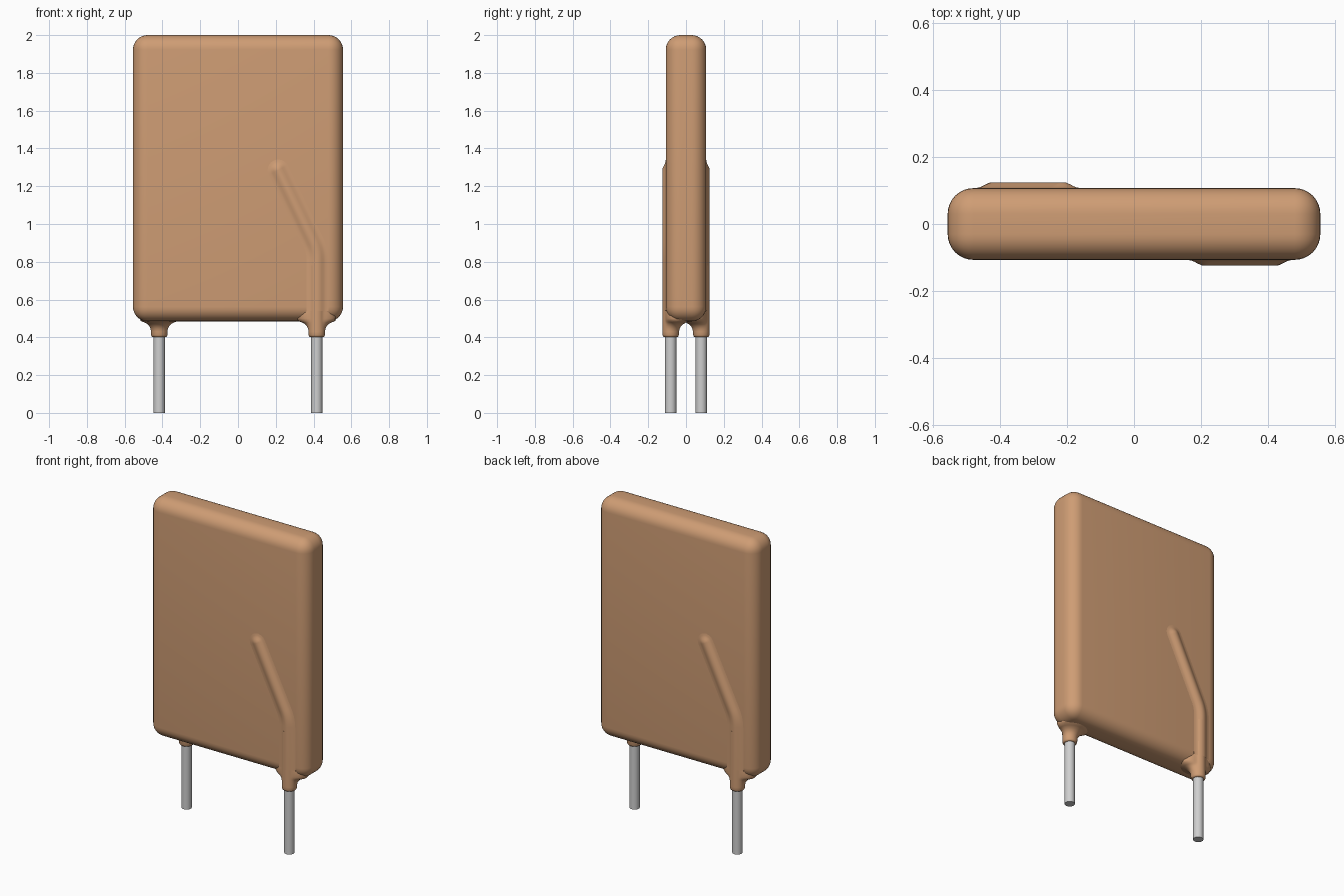
import bpy, bmesh, math
from mathutils import Vector, Matrix

cube = bpy.data.objects.get("Cube")
if cube:
    bpy.data.objects.remove(cube, do_unlink=True)


def material(name, rgb):
    m = bpy.data.materials.new(name)
    m.use_nodes = True
    m.diffuse_color = (*rgb, 1)
    bsdf = m.node_tree.nodes["Principled BSDF"]
    bsdf.inputs["Base Color"].default_value = (*rgb, 1)
    bsdf.inputs["Roughness"].default_value = 0.5
    return m


tan = material("tan coating", (0.62, 0.335, 0.175))
metal = material("grey metal", (0.62, 0.62, 0.62))


def finish(bm, name, mat, angle=40):
    bmesh.ops.recalc_face_normals(bm, faces=bm.faces)
    mesh = bpy.data.meshes.new(name)
    bm.to_mesh(mesh)
    bm.free()
    ob = bpy.data.objects.new(name, mesh)
    bpy.context.collection.objects.link(ob)
    mesh.materials.append(mat)
    bpy.ops.object.select_all(action='DESELECT')
    ob.select_set(True)
    bpy.context.view_layer.objects.active = ob
    bpy.ops.object.shade_smooth_by_angle(angle=math.radians(angle))
    return ob


def loft(bm, rings, closed):
    """Bridge successive point rings with quads and cap both ends."""
    vs = [[bm.verts.new(p) for p in r] for r in rings]
    n = len(vs[0])
    for a, b in zip(vs, vs[1:]):
        for i in range(n if closed else n - 1):
            j = (i + 1) % n
            bm.faces.new((a[i], a[j], b[j], b[i]))
    if closed:
        bm.faces.new(vs[0])
        bm.faces.new(vs[-1])


# Rounded slab body
bm = bmesh.new()
bmesh.ops.create_cube(bm, size=1)
bmesh.ops.scale(bm, vec=(1.112, 0.214, 1.515), verts=bm.verts)
bmesh.ops.translate(bm, vec=(0, 0, 1.2425), verts=bm.verts)
bmesh.ops.bevel(bm, geom=bm.edges[:], offset=0.077, segments=8, profile=0.5,
                affect='EDGES')
finish(bm, "body", tan)

LX, LY = 0.417, -0.081   # lead position on the front side
R = 0.043                # coating radius around the lead


def build_lead(bm):
    bmesh.ops.create_cone(bm, cap_ends=True, segments=32, radius1=0.03,
                          radius2=0.03, depth=0.44,
                          matrix=Matrix.Translation((LX, LY, 0.22)))


def build_sleeve(bm):
    # Flare that spreads towards the body but stays straight on the outside
    profile = [(0.402, 0.036), (0.405, 0.04), (0.412, 0.043), (0.43, 0.044),
               (0.445, 0.047), (0.458, 0.054), (0.47, 0.066), (0.479, 0.083),
               (0.486, 0.105), (0.50, 0.122), (0.53, 0.115), (0.56, 0.10),
               (0.60, 0.07), (0.64, R), (0.78, R)]
    rings = []
    for z, r in profile:
        ring = []
        for i in range(40):
            a = math.tau * i / 40
            t = min(1, max(0, (math.sin(a) + 0.75) / 1.2))
            t = t * t * (3 - 2 * t)
            rad = min(r, R) + max(0, r - R) * t
            x = math.cos(a) * rad
            ring.append((LX + min(x, 0.1), LY + math.sin(a) * rad, z))
        rings.append(ring)
    loft(bm, rings, True)


def build_ridge(bm):
    # Bell-shaped section swept up the face, bent, and rounded at the tip
    half = [(0.012, -0.123), (0.024, -0.1175), (0.034, -0.112),
            (0.044, -0.1085), (0.058, -0.1068), (0.06, -0.09)]
    section = [(-u, y) for u, y in reversed(half)] + [(0, -0.1245)] + half
    low, bend, tip = Vector((0.42, 0.54)), Vector((0.42, 0.86)), Vector((0.213, 1.285))
    d0, d1 = (bend - low).normalized(), (tip - bend).normalized()
    path = [(low, d0)]
    for i in range(7):   # softened bend
        t = i / 6
        p = ((1 - t) ** 2 * (bend - d0 * 0.05) + 2 * t * (1 - t) * bend
             + t * t * (bend + d1 * 0.05))
        path.append((p, d0.lerp(d1, t).normalized()))
    path.append((tip, d1))
    rings = [[(p.x + d.y * u, y, p.y - d.x * u) for u, y in section]
             for p, d in path]
    loft(bm, rings, False)
    # Tip: half turn of the same section
    side = Vector((d1.y, -d1.x))
    cap = []
    for i in range(13):
        a = math.pi * i / 12
        d = side * math.cos(a) + d1 * math.sin(a)
        cap.append([(tip.x + d.x * u, y, tip.y + d.y * u)
                    for u, y in [(0, -0.1245)] + half])
    loft(bm, cap, False)
    bmesh.ops.remove_doubles(bm, verts=bm.verts, dist=0.0003)


# Front set, and the same set turned half way round for the back
for label, turn in (("front", 0), ("back", math.pi)):
    for part, build, mat in (("lead", build_lead, metal),
                             ("sleeve", build_sleeve, tan),
                             ("ridge", build_ridge, tan)):
        bm = bmesh.new()
        build(bm)
        bmesh.ops.rotate(bm, cent=(0, 0, 0), verts=bm.verts,
                         matrix=Matrix.Rotation(turn, 3, 'Z'))
        ob = finish(bm, f"{label}_{part}", mat, 60)
